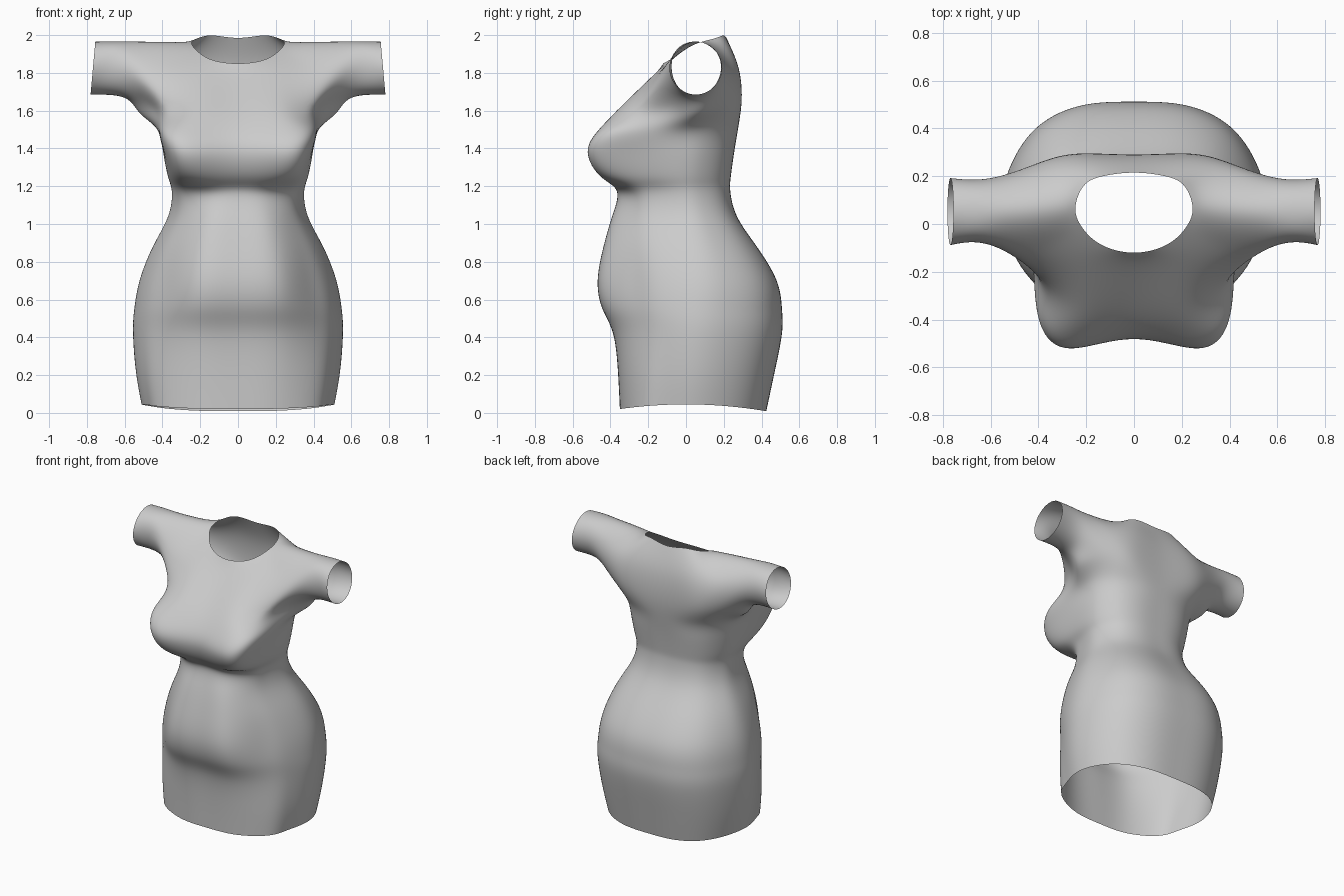
import bpy, bmesh, math

if "Cube" in bpy.data.objects:
    bpy.data.objects.remove(bpy.data.objects["Cube"])

# Cloth material
cloth = bpy.data.materials.new("light_grey_cloth")
cloth.use_nodes = True
GREY = (0.6, 0.6, 0.6, 1)
cloth.diffuse_color = GREY
cloth.node_tree.nodes["Principled BSDF"].inputs["Base Color"].default_value = GREY

bm = bmesh.new()


def row(points):
    return [bm.verts.new(p) for p in points]


def strip(a, b):
    for i in range(len(a) - 1):
        bm.faces.new((a[i], a[i + 1], b[i + 1], b[i]))


def body_ring(z, w, front, back, mid, corner, bust_x=.42, cleft=1):
    """Half outline from front centre, round the side, to back centre."""
    shape = [(0, -cleft), (bust_x, -1 if cleft < 1 else -.96), (corner, .08 - corner),
             (.53 + corner / 2, -.4), (1, 0), (.93, .42), (.72, .78), (.38, .97), (0, 1)]
    pts = []
    for x, t in shape:
        y = mid + t * ((back - mid) if t > 0 else (mid - front))
        pts.append((x * w, y, z))
    return pts


# Skirt, waist and bust: height, half width, front, back, middle, corner
rings = [body_ring(*r) for r in (
    (.03, .51, -.35, .425, .03, .8),
    (.22, .54, -.36, .47, .04, .78),
    (.42, .555, -.385, .508, .05, .75),
    (.55, .548, -.44, .508, .05, .73),
    (.7, .52, -.465, .48, .05, .72),
    (.88, .45, -.435, .375, .03, .74),
    (1.04, .37, -.39, .27, 0, .76),
    (1.17, .35, -.365, .235, -.02, .8),
    (1.25, .37, -.45, .237, -.03, .88, .6, .96),
    (1.38, .395, -.52, .255, -.03, .93, .62, .92),
    (1.5, .425, -.46, .275, -.02, .92, .6, .94))]
# Hem dips at the front and back
rings[0] = [(x, y, .045 - .2 * y * y) for x, y, z in rings[0]]
# Chest ring running under the arm
rings.append([(0, -.33, 1.62), (.22, -.345, 1.62), (.385, -.24, 1.63),
              (.45, -.1, 1.61), (.52, .04, 1.585), (.47, .16, 1.61),
              (.38, .25, 1.65), (.22, .293, 1.64), (0, .29, 1.64)])
rows = [row(r) for r in rings]
for a, b in zip(rows, rows[1:]):
    strip(a, b)
chest = rows[-1]

# Yoke, shoulder and neckline
front = row([(0, -.185, 1.77), (.2, -.18, 1.78), (.4, -.115, 1.83)])
back = row([(.39, .23, 1.85), (.2, .277, 1.83), (0, .275, 1.82)])
shoulder = bm.verts.new((.42, .06, 1.965))
neck = row([(0, -.12, 1.85), (.14, -.085, 1.87), (.22, -.01, 1.92), (.245, .07, 1.96),
            (.21, .16, 1.985), (.13, .2, 1.998), (0, .215, 1.985)])
strip(chest[:3], front)
strip(chest[6:], back)
strip(front + [shoulder] + back, neck)

# Sleeve
loop = [chest[4], chest[3], chest[2], front[2], shoulder, back[0], chest[6], chest[5]]
for x, r, flare in ((.6, .148, 0), (.768, .14, .0125)):
    ring = []
    for i in range(8):
        a = math.radians(270 - 45 * i)
        ring.append((x - flare * math.sin(a), .052 + .14 * math.cos(a),
                     1.965 - r + r * math.sin(a)))
    ring = row(ring)
    strip(loop + loop[:1], ring + ring[:1])
    loop = ring

# Other half
bmesh.ops.mirror(bm, geom=bm.verts[:] + bm.edges[:] + bm.faces[:], axis='X', merge_dist=.001)
bmesh.ops.recalc_face_normals(bm, faces=bm.faces[:])
mesh = bpy.data.meshes.new("dress")
bm.to_mesh(mesh)
bm.free()
dress = bpy.data.objects.new("dress", mesh)
bpy.context.collection.objects.link(dress)
mesh.materials.append(cloth)
mesh.shade_smooth()
sub = dress.modifiers.new("smooth_cloth", 'SUBSURF')
sub.levels = sub.render_levels = 3

# Adjust the cage so that the smoothed cloth passes through its points
goal = [v.co.copy() for v in mesh.vertices]
for _ in range(8):
    bpy.context.view_layer.update()
    smooth = dress.evaluated_get(bpy.context.evaluated_depsgraph_get()).data
    moves = [g - smooth.vertices[i].co for i, g in enumerate(goal)]
    for v, m in zip(mesh.vertices, moves):
        v.co += m
    mesh.update()
    dress.update_tag()
